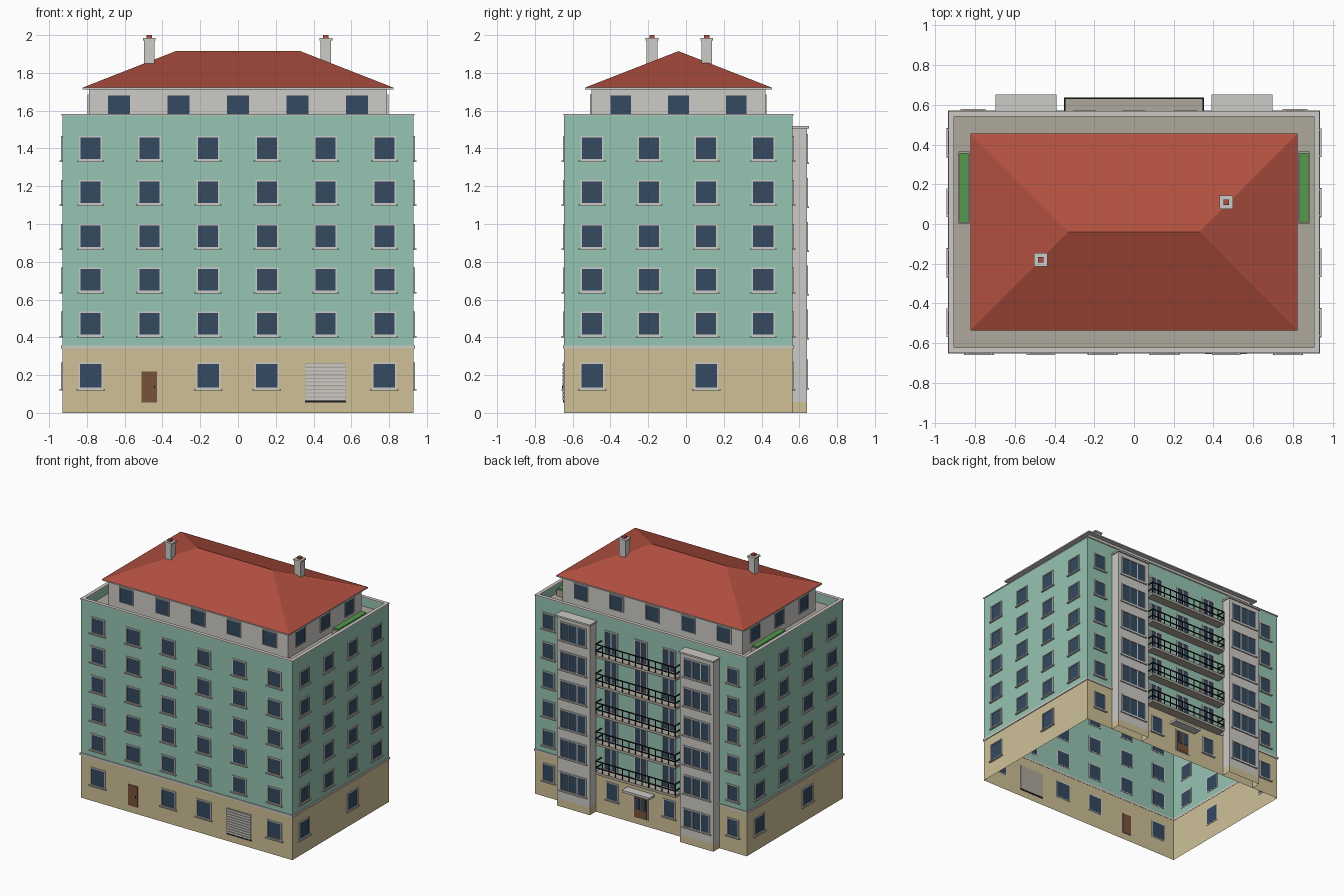
import bpy, bmesh

if "Cube" in bpy.data.objects:
    bpy.data.objects.remove(bpy.data.objects["Cube"])

# Flat palette (linear)
COLORS = {
    "mint_plaster": (0.305, 0.555, 0.445), "sand_plaster": (0.62, 0.53, 0.31),
    "pale_grey": (0.61, 0.595, 0.57), "roof_red": (0.445, 0.08, 0.05),
    "glass_blue": (0.034, 0.067, 0.115), "door_brown": (0.19, 0.085, 0.043),
    "stone_grey": (0.43, 0.395, 0.335), "hedge_green": (0.09, 0.32, 0.075),
    "iron_black": (0.011, 0.012, 0.015),
}
MATS = {}
for key, rgb in COLORS.items():
    MATS[key] = bpy.data.materials.new(key)
    MATS[key].diffuse_color = (*rgb, 1)

PARTS = {}  # name -> (bmesh, material)


def part(name, mat):
    if name not in PARTS:
        PARTS[name] = (bmesh.new(), mat)
    return PARTS[name][0]


def box(name, mat, x0, x1, y0, y1, z0, z1, skip=""):
    """Axis-aligned box; skip may hold 't' and/or 'b' to leave an end open."""
    bm = part(name, mat)
    v = [bm.verts.new((x, y, z)) for z in (z0, z1)
         for x, y in ((x0, y0), (x1, y0), (x1, y1), (x0, y1))]
    for i in range(4):
        j = (i + 1) % 4
        bm.faces.new((v[i], v[j], v[j + 4], v[i + 4]))
    if "t" not in skip:
        bm.faces.new(v[4:])
    if "b" not in skip:
        bm.faces.new(v[3::-1])


def ring(name, mat, X, Y0, Y1, t, z0, z1):
    """Rectangular frame of width t around the building plan."""
    box(name, mat, -X, X, Y0, Y0 + t, z0, z1)
    box(name, mat, -X, X, Y1 - t, Y1, z0, z1)
    for a in (-X, X - t):
        box(name, mat, a, a + t, Y0 + t, Y1 - t, z0, z1)


def on_wall(wall, name, mat, u0, u1, d0, d1, z0, z1):
    """Box on a wall: u runs along it, d is the distance out of it."""
    axis, pos, sign = wall
    a, b = sorted((pos + sign * d0, pos + sign * d1))
    if axis == "y":
        box(name, mat, u0, u1, a, b, z0, z1)
    else:
        box(name, mat, a, b, u0, u1, z0, z1)


def window(wall, u, z, w=0.106, h=0.114, panes=1, sill=0.014, f=0.008):
    """Framed window centred on (u, z), with optional mullions and sill."""
    a, b, c, d = u - w / 2, u + w / 2, z - h / 2, z + h / 2
    on_wall(wall, "window_glass", "glass_blue", a, b, -0.004, 0.002, c, d)
    fr = ("window_frames", "pale_grey")
    for p, q in ((a - f, a), (b, b + f)):
        on_wall(wall, *fr, p, q, -0.003, 0.007, c - f, d + f)
    for p, q in ((c - f, c), (d, d + f)):
        on_wall(wall, *fr, a, b, -0.003, 0.007, p, q)
    for i in range(1, panes):
        m = a + w * i / panes
        on_wall(wall, *fr, m - 0.004, m + 0.004, 0, 0.006, c, d)
    if sill:
        on_wall(wall, "window_sills", "pale_grey", a - 0.018, b + 0.018,
                0, sill, c - f - 0.008, c - f)


# Main dimensions
X, Y0, Y1 = 0.93, -0.645, 0.565
BASE, FLOOR, STEP = 0.345, 1.51, 0.232
FRONT, BACK = ("y", Y0, -1), ("y", Y1, 1)
RIGHT, LEFT = ("x", X, 1), ("x", -X, -1)
ROWS = [0.472 + STEP * i for i in range(5)]
GROUND = 0.197

# Main walls, open underneath
box("ground_floor_walls", "sand_plaster", -X, X, Y0, Y1, 0, BASE, "tb")
box("upper_walls", "mint_plaster", -X, X, Y0, Y1, BASE, FLOOR, "tb")
ring("parapet", "mint_plaster", X, Y0, Y1, 0.024, FLOOR, 1.575)
ring("parapet_cap", "pale_grey", X + 0.004, Y0 - 0.004, Y1 + 0.004, 0.028, 1.575, 1.583)
ring("string_course", "pale_grey", X + 0.006, Y0 - 0.006, Y1 + 0.006, 0.008, 0.34, 0.357)
box("terrace_floor", "stone_grey", -X + 0.002, X - 0.002, Y0 + 0.002, Y1 - 0.002,
    FLOOR - 0.006, FLOOR)

# Regular window grid
COLS = [-0.78 + 0.311 * i for i in range(6)]
SIDE = [-0.497 + 0.302 * i for i in range(4)]
for z in ROWS:
    for u in COLS:
        window(FRONT, u, z)
    for wall in (RIGHT, LEFT):
        for u in SIDE:
            window(wall, u, z)
    for u in (-0.81, 0.81):
        window(BACK, u, z, w=0.09)
for wall, us in ((FRONT, [COLS[i] for i in (0, 2, 3, 5)]),
                 (RIGHT, SIDE[0::2]), (LEFT, SIDE[1::2]),
                 (BACK, (-0.81, -0.25, 0.25, 0.81))):
    for u in us:
        window(wall, u, GROUND, w=0.09 if wall is BACK else 0.114, h=0.126)

# Front door
on_wall(FRONT, "front_door", "door_brown", -0.51, -0.428, -0.004, 0.006, 0.055, 0.22)
on_wall(FRONT, "door_handle", "iron_black", -0.446, -0.439, 0.006, 0.012, 0.13, 0.145)

# Garage shutter with slats
on_wall(FRONT, "shutter_back", "stone_grey", 0.355, 0.572, -0.004, 0.003, 0.066, 0.264)
on_wall(FRONT, "shutter_foot", "iron_black", 0.355, 0.572, -0.004, 0.006, 0.055, 0.066)
for i in range(10):
    z = 0.068 + i * 0.0196
    on_wall(FRONT, "shutter_slats", "pale_grey", 0.358, 0.569, 0.003, 0.009, z, z + 0.014)

# Stair towers on the back
TY = 0.64
for s in (-1, 1):
    a, b = sorted((s * 0.397, s * 0.688))
    box("tower_footings", "sand_plaster", a, b, Y1, TY, 0, 0.058, "tb")
    box("tower_walls", "pale_grey", a, b, Y1, TY, 0.058, 1.505, "tb")
    box("tower_caps", "pale_grey", a - 0.008, b + 0.008, Y1, 0.652, 1.505, 1.518)
    for z in [GROUND + 0.01] + ROWS:
        window(("y", TY, 1), s * 0.5425, z, w=0.215, h=0.135, panes=3, sill=0.01)

# Balconies with french doors and railings
BX, BY = 0.352, 0.637
for i in range(5):
    z = 0.355 + STEP * i
    box("balcony_slabs", "stone_grey", -BX, BX, Y1, BY, z - 0.02, z)
    for u in (-0.25, 0, 0.26):
        window(BACK, u, z + 0.092, w=0.1, h=0.165, panes=2, sill=0)
    for h in (0.03, 0.083):
        box("balcony_rails", "iron_black", -BX, BX, BY - 0.007, BY, z + h, z + h + 0.007)
        for x in (-BX, BX - 0.007):
            box("balcony_rails", "iron_black", x, x + 0.007, Y1, BY, z + h, z + h + 0.007)
    for k in range(13):
        x = -BX + 0.003 + k * (2 * BX - 0.006) / 12
        box("balcony_posts", "iron_black", x - 0.003, x + 0.003, BY - 0.006, BY - 0.001,
            z, z + 0.085)

# Back entrance: glazed door, surround and canopy
on_wall(BACK, "entrance_surround", "pale_grey", -0.065, 0.065, -0.004, 0.005, 0.05, 0.235)
on_wall(BACK, "entrance_door", "door_brown", -0.055, 0.055, 0, 0.009, 0.055, 0.225)
for u in (-0.026, 0.026):
    on_wall(BACK, "entrance_glass", "glass_blue", u - 0.018, u + 0.018, 0.008, 0.012, 0.12, 0.21)
on_wall(BACK, "entrance_canopy", "pale_grey", -0.12, 0.12, 0, 0.07, 0.255, 0.272)

# Penthouse
PX, P0, P1 = 0.79, -0.5, 0.42
box("penthouse_walls", "pale_grey", -PX, PX, P0, P1, FLOOR, 1.716, "tb")
for wall in (("y", P0, -1), ("y", P1, 1)):
    for i in range(-2, 3):
        window(wall, i * 0.315, 1.624, w=0.115, h=0.114, f=0.005, sill=0)
for wall in (("x", PX, 1), ("x", -PX, -1)):
    for i in range(-1, 2):
        window(wall, -0.04 + i * 0.306, 1.624, w=0.11, h=0.114, f=0.005, sill=0)

# Hipped roof over a thin eave board
EX, E0, E1, EZ = 0.823, -0.535, 0.455, 1.722
box("eave_board", "pale_grey", -EX, EX, E0, E1, 1.712, EZ)
bm = part("hipped_roof", "roof_red")
e = [bm.verts.new(p) for p in ((-EX, E0, EZ), (EX, E0, EZ), (EX, E1, EZ), (-EX, E1, EZ))]
r = [bm.verts.new((x, -0.04, 1.915)) for x in (-0.33, 0.33)]
for f in ((e[0], e[1], r[1], r[0]), (e[1], e[2], r[1]),
          (e[2], e[3], r[0], r[1]), (e[3], e[0], r[0])):
    bm.faces.new(f)

# Chimneys
for cx, cy in ((-0.47, -0.18), (0.465, 0.11)):
    for name, mat, w, z0, z1 in (("chimney_stacks", "pale_grey", 0.028, 1.8, 1.975),
                                 ("chimney_caps", "pale_grey", 0.034, 1.972, 1.984),
                                 ("chimney_pots", "roof_red", 0.014, 1.98, 2.0)):
        box(name, mat, cx - w, cx + w, cy - w, cy + w, z0, z1)

# Terrace planters
for s in (-1, 1):
    a, b = sorted((s * 0.828, s * 0.884))
    box("planter_boxes", "stone_grey", a, b, 0.0, 0.365, FLOOR, 1.56)
    box("planter_hedges", "hedge_green", a + 0.005, b - 0.005, 0.007, 0.358, 1.55, 1.572)

# Turn every collected part into an object
for name, (bm, mat) in PARTS.items():
    me = bpy.data.meshes.new(name)
    bm.to_mesh(me)
    bm.free()
    me.materials.append(MATS[mat])
    bpy.context.collection.objects.link(bpy.data.objects.new(name, me))

for m in bpy.data.materials:
    if m.users and not m.is_grease_pencil:
        m.use_nodes = True
        m.node_tree.nodes["Principled BSDF"].inputs["Base Color"].default_value = m.diffuse_color
